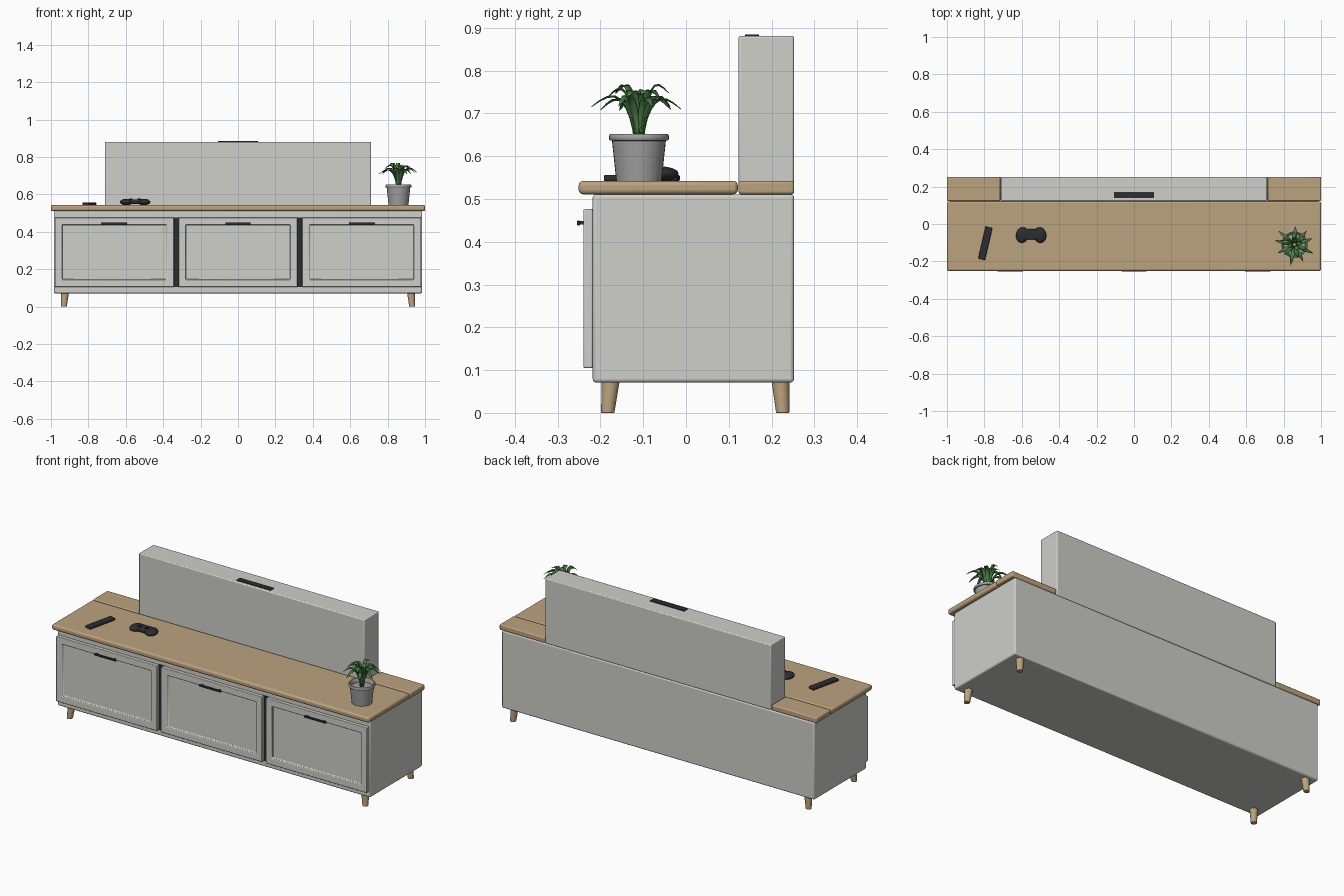
import bpy, bmesh, math, random
from mathutils import Vector, Matrix

if "Cube" in bpy.data.objects:
    bpy.data.objects.remove(bpy.data.objects["Cube"])

random.seed(4)


def material(name, rgb):
    m = bpy.data.materials.new(name)
    m.diffuse_color = (*rgb, 1)
    m.use_nodes = True
    m.node_tree.nodes["Principled BSDF"].inputs["Base Color"].default_value = m.diffuse_color
    return m


WOOD = material("wood", (0.50, 0.36, 0.21))
DARK = material("dark plastic", (0.025, 0.027, 0.03))
LEAF = material("leaf green", (0.07, 0.22, 0.06))
PALE = material("pale grey", (0.62, 0.62, 0.59))
POT = material("pot grey", (0.36, 0.36, 0.36))


def finish(name, bm, mat=None, bevel=0, segments=3):
    bmesh.ops.recalc_face_normals(bm, faces=bm.faces[:])
    me = bpy.data.meshes.new(name)
    bm.to_mesh(me)
    bm.free()
    ob = bpy.data.objects.new(name, me)
    bpy.context.collection.objects.link(ob)
    if mat:
        me.materials.append(mat)
    if bevel:
        mod = ob.modifiers.new("Bevel", 'BEVEL')
        mod.width, mod.segments = bevel, segments
        mod.limit_method = 'ANGLE'
    bpy.ops.object.select_all(action='DESELECT')
    bpy.context.view_layer.objects.active = ob
    ob.select_set(True)
    bpy.ops.object.shade_smooth_by_angle(angle=math.radians(40))
    return ob


def box_bm(x0, x1, y0, y1, z0, z1):
    bm = bmesh.new()
    centre = Matrix.Translation(((x0 + x1) / 2, (y0 + y1) / 2, (z0 + z1) / 2))
    bmesh.ops.create_cube(bm, size=1, matrix=centre @ Matrix.Diagonal((x1 - x0, y1 - y0, z1 - z0, 1)))
    return bm


def box(name, *dims, mat=None, bevel=0, segments=3):
    return finish(name, box_bm(*dims), mat, bevel, segments)


def lathe(name, profile, loc, mat, n=32):
    bm = bmesh.new()
    rings = [[bm.verts.new((loc[0] + r * math.cos(2 * math.pi * i / n),
                            loc[1] + r * math.sin(2 * math.pi * i / n), z))
              for i in range(n)] for r, z in profile]
    for a, b in zip(rings, rings[1:]):
        for i in range(n):
            bm.faces.new((a[i], a[(i + 1) % n], b[(i + 1) % n], b[i]))
    bm.faces.new(rings[0])
    bm.faces.new(rings[-1])
    return finish(name, bm, mat)


# Cabinet body
box("cabinet_body", -0.985, 0.985, -0.218, 0.2525, 0.071, 0.511, mat=PALE, bevel=0.008)

# Wooden top: front board and two rear boards beside the screen housing
box("top_front", -1, 1, -0.251, 0.121, 0.511, 0.542, mat=WOOD, bevel=0.01)
for side, a, b in (("left", -1, -0.715), ("right", 0.715, 1)):
    box("top_rear_" + side, a, b, 0.123, 0.2525, 0.511, 0.542, mat=WOOD, bevel=0.006)

# Raised screen housing with a rounded rim and a control strip on top
box("screen_housing", -0.711, 0.711, 0.123, 0.2525, 0.511, 0.881, mat=PALE, bevel=0.005)
box("control_strip", -0.108, 0.108, 0.138, 0.171, 0.875, 0.885, mat=DARK, bevel=0.001, segments=1)

# Dark strips in the gaps between doors
for x in (-0.328, 0.328):
    box("door_gap", x - 0.018, x + 0.018, -0.222, -0.21, 0.105, 0.477, mat=DARK)

# Doors with recessed panels, and bar handles
for x in (-0.661, 0, 0.661):
    bm = box_bm(x - 0.318, x + 0.318, -0.24, -0.218, 0.105, 0.476)
    bm.normal_update()
    front = min(bm.faces, key=lambda f: f.normal.y)
    bmesh.ops.inset_region(bm, faces=[front], thickness=0.053)
    bmesh.ops.inset_region(bm, faces=[front], thickness=0.004)
    bmesh.ops.translate(bm, verts=front.verts[:], vec=(0, 0.010, 0))
    finish("door", bm, PALE, 0.003, 2)
    box("handle_bar", x - 0.068, x + 0.068, -0.255, -0.248, 0.438, 0.450, mat=DARK, bevel=0.003)
    for s in (-1, 1):
        px = x + s * 0.055
        box("handle_post", px - 0.005, px + 0.005, -0.25, -0.238, 0.440, 0.448, mat=DARK)

# Splayed tapered legs
for sx in (-1, 1):
    for ytop, ybot in ((-0.176, -0.183), (0.221, 0.226)):
        bm = bmesh.new()
        bmesh.ops.create_cone(bm, cap_ends=True, segments=24, radius1=0.0155, radius2=0.021, depth=0.075)
        for v in bm.verts:
            t = v.co.z / 0.075 + 0.5
            v.co += Vector((sx * (0.931 - 0.006 * t), ybot + (ytop - ybot) * t, 0.0375))
        finish("leg", bm, WOOD, 0.002, 2)

# Remote control
remote = box("remote", -0.019, 0.019, -0.088, 0.088, 0, 0.014, mat=DARK, bevel=0.004)
remote.location = (-0.795, -0.103, 0.542)
remote.rotation_euler.z = math.radians(-13)

# Game controller: bridge and two rounded grips
bm = bmesh.new()
for sx in (-1, 1):
    m = (Matrix.Translation((-0.55 + sx * 0.047, -0.059, 0.559))
         @ Matrix.Rotation(sx * 0.2, 4, 'Z') @ Matrix.Diagonal((0.034, 0.042, 0.017, 1)))
    bmesh.ops.create_uvsphere(bm, u_segments=24, v_segments=12, radius=1, matrix=m)
    m = Matrix.Translation((-0.55 + sx * 0.022, -0.066, 0.574))
    bmesh.ops.create_cone(bm, cap_ends=True, segments=16, radius1=0.008, radius2=0.009, depth=0.01, matrix=m)
finish("controller_grips", bm, DARK)
box("controller_bridge", -0.60, -0.50, -0.083, -0.027, 0.548, 0.573, mat=DARK, bevel=0.009)

# Flower pot with rim, and soil
PX, PY = 0.858, -0.11
lathe("pot", [(0.053, 0.542), (0.063, 0.636), (0.068, 0.637), (0.070, 0.640), (0.070, 0.648),
              (0.067, 0.652), (0.062, 0.652), (0.059, 0.649), (0.057, 0.628)], (PX, PY), POT)


# Arching leaves: folded, tapered blades
def leaf(angle, reach, height, droop, width, n=8):
    bm = bmesh.new()
    rows = []
    for i in range(n + 1):
        t = i / n
        r = 0.008 + reach * (0.35 * t + 0.65 * t * t)
        z = 0.632 + height * (1 - (1 - min(t / 0.75, 1)) ** 2) - droop * max(0, t - 0.6) ** 2 / 0.16
        w = width * (0.45 + 1.1 * t) * (1 - t ** 3) + 0.0004
        rows.append([bm.verts.new((r, s * w, z + abs(s) * w * 0.35)) for s in (-1, 0, 1)])
    for a, b in zip(rows, rows[1:]):
        for k in (0, 1):
            bm.faces.new((a[k], a[k + 1], b[k + 1], b[k]))
    bm.transform(Matrix.Translation((PX, PY, 0)) @ Matrix.Rotation(angle, 4, 'Z'))
    finish("leaf", bm, LEAF).modifiers.new("Solid", 'SOLIDIFY').thickness = 0.0015


for count, reach, height, droop in ((9, 0.102, 0.108, 0.025), (6, 0.07, 0.132, 0.02), (4, 0.03, 0.125, 0)):
    for i in range(count):
        leaf(2 * math.pi * (i + random.uniform(-0.2, 0.2)) / count + reach * 9,
             reach * random.uniform(0.88, 1.06), height * random.uniform(0.9, 1.04), droop, 0.0115)
